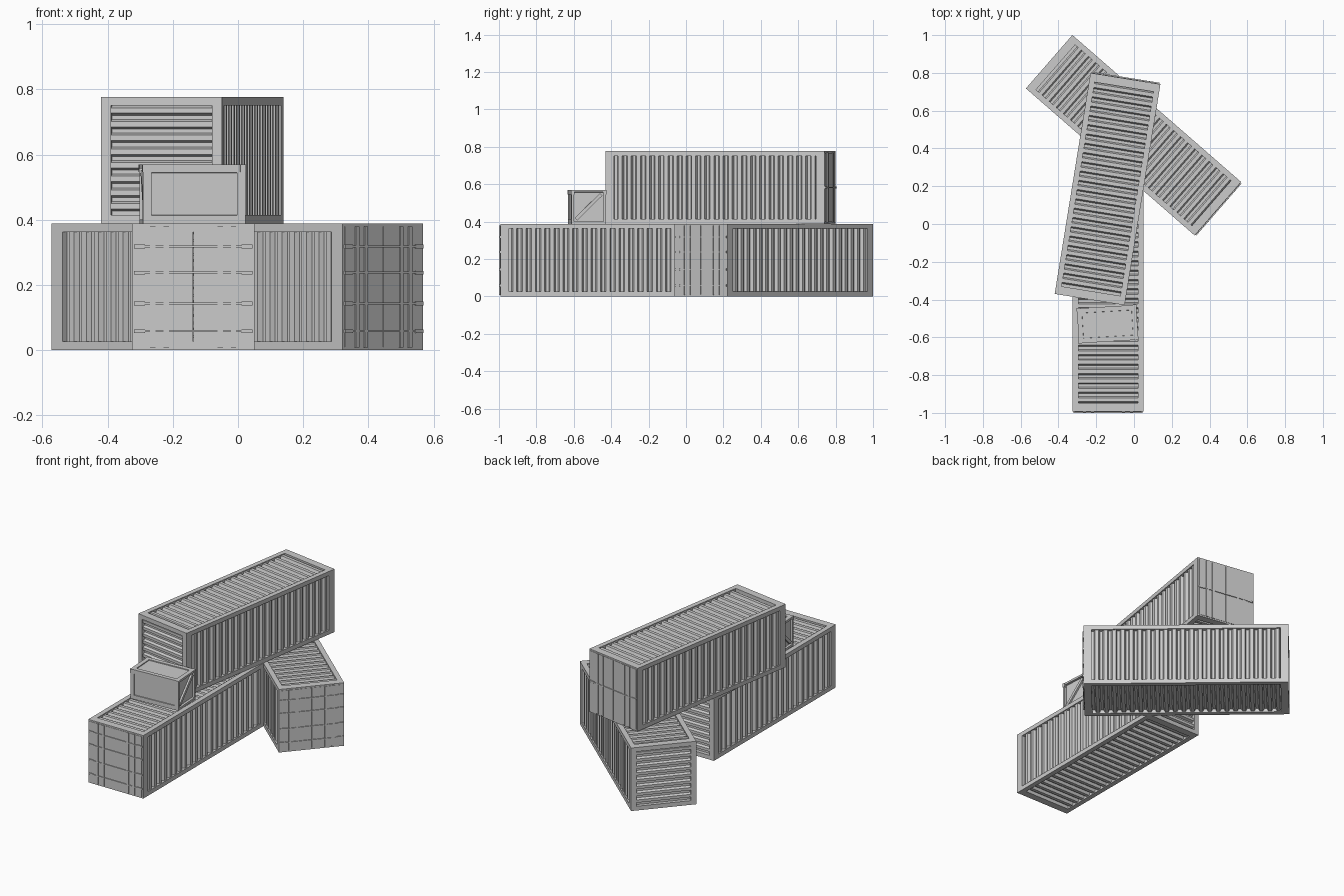
import bpy, bmesh
from math import radians, atan2, hypot
from mathutils import Matrix, Vector

if "Cube" in bpy.data.objects:
    bpy.data.objects.remove(bpy.data.objects["Cube"])

W, L, H = 0.375, 1.185, 0.388      # container width, length, height
RX, RY, RZ = 0.03, 0.045, 0.026    # frame beam sizes


def finish(bm, name, mat):
    me = bpy.data.meshes.new(name)
    bm.transform(mat)
    bm.to_mesh(me)
    bm.free()
    ob = bpy.data.objects.new(name, me)
    bpy.context.collection.objects.link(ob)
    return ob


def box(bm, c, s, rot=Matrix()):
    m = Matrix.Translation(c) @ rot @ Matrix.Diagonal((*s, 1))
    return bmesh.ops.create_cube(bm, size=1, matrix=m)["verts"]


def corrugated(bm, centre, u, v, lu, lv, n):
    """Trapezoid-ribbed sheet; ribs repeat along u, run along v, face u x v."""
    c, u, v = Vector(centre), Vector(u), Vector(v)
    nrm = u.cross(v)
    p = lu / n
    pts = []
    for i in range(n):
        for f, d in ((0, -0.022), (0.3, -0.022), (0.45, -0.006), (0.85, -0.006)):
            pts.append(((i + f) * p - lu / 2, d))
    pts.append((lu / 2, -0.022))
    rows = [[bm.verts.new(c + u * a + nrm * d + v * s * lv / 2) for s in (-1, 1)]
            for a, d in pts]
    for a, b in zip(rows, rows[1:]):
        bm.faces.new((a[0], b[0], b[1], a[1]))


def container(tag, x, y, z, angle, bar_heights):
    mat = Matrix.Translation((x, y, z)) @ Matrix.Rotation(radians(angle), 4, 'Z')

    # frame of posts and rails
    bm = bmesh.new()
    for sx in (-1, 1):
        for sy in (-1, 1):
            box(bm, (sx * (W - RX) / 2, sy * (L - RY) / 2, H / 2), (RX, RY, H))
        for zz in (RZ / 2, H - RZ / 2):
            box(bm, (sx * (W - RX) / 2, 0, zz), (RX, L - 2 * RY, RZ))
    for sy in (-1, 1):
        for zz in (RZ / 2, H - RZ / 2):
            box(bm, (0, sy * (L - RY) / 2, zz), (W - 2 * RX, RY, RZ))
    finish(bm, tag + "_frame", mat)

    # ribbed walls, roof, floor and closed end
    iw, il, ih = W - 2 * RX, L - 2 * RY, H - 2 * RZ
    bm = bmesh.new()
    corrugated(bm, (W / 2, 0, H / 2), (0, 1, 0), (0, 0, 1), il, ih, 22)
    corrugated(bm, (-W / 2, 0, H / 2), (0, -1, 0), (0, 0, 1), il, ih, 22)
    finish(bm, tag + "_side_walls", mat)
    bm = bmesh.new()
    corrugated(bm, (0, 0, H), (0, -1, 0), (1, 0, 0), il, iw, 22)
    finish(bm, tag + "_roof", mat)
    bm = bmesh.new()
    corrugated(bm, (0, 0, 0), (0, 1, 0), (1, 0, 0), il, iw, 22)
    finish(bm, tag + "_floor", mat)
    bm = bmesh.new()
    corrugated(bm, (0, L / 2, H / 2), (0, 0, 1), (1, 0, 0), ih, iw, 8)
    finish(bm, tag + "_end_wall", mat)

    # pair of doors
    bm = bmesh.new()
    for s in (-1, 1):
        box(bm, (s * 0.0895, -L / 2 + 0.008, H / 2), (0.177, 0.02, H - 0.018))
    finish(bm, tag + "_doors", mat)

    # vertical locking bars, cross bars and hinges
    bm = bmesh.new()
    for s in (-1, 1):
        for xx in (0.083, 0.124):
            box(bm, (s * xx, -L / 2 - 0.002, H / 2), (0.016, 0.008, H - 0.016))
        for zz in bar_heights:
            box(bm, (s * 0.165, -L / 2 - 0.002, zz), (0.034, 0.01, 0.011))
    finish(bm, tag + "_locking_bars", mat)
    bm = bmesh.new()
    for zz in bar_heights:
        box(bm, (0, -L / 2 - 0.003, zz), (W - 0.012, 0.008, 0.006))
    finish(bm, tag + "_cross_bars", mat)


bars = (0.058, 0.143, 0.238, 0.318)
container("straight_container", -0.1375, -0.4, 0, 0, bars)
container("angled_container", -0.0025, 0.47, 0, 48.95, bars)
container("top_container", -0.14, 0.185, H, 170.8, (H / 2,))

# crate with shallow recessed panels
CX, CY, CZ = 0.315, 0.185, 0.182
crate_mat = Matrix.Translation((-0.14, -0.53, H + CZ / 2)) @ Matrix.Rotation(radians(3.5), 4, 'Z')
bm = bmesh.new()
box(bm, (0, 0, 0), (CX, CY, CZ))
bm.normal_update()
for f in list(bm.faces):
    side = abs(f.normal.x) > 0.5
    bmesh.ops.inset_region(bm, faces=[f], thickness=0.018 if side else 0.036)
    bmesh.ops.inset_region(bm, faces=[f], thickness=0.001, depth=-0.014 if side else -0.005)
finish(bm, "crate", crate_mat)

# diagonal braces on the crate ends
bm = bmesh.new()
dy, dz = CY - 0.042, CZ - 0.042
rot = Matrix.Rotation(atan2(dz, dy), 4, 'X')
for s in (-1, 1):
    box(bm, (s * (CX / 2 - 0.009), 0, 0), (0.012, hypot(dy, dz) - 0.01, 0.018), rot)
finish(bm, "crate_braces", crate_mat)

# corner caps on the crate's upper corners
bm = bmesh.new()
for sx in (-1, 1):
    for sy in (-1, 1):
        box(bm, (sx * (CX / 2 - 0.007), sy * (CY / 2 - 0.007), CZ / 2 - 0.012), (0.018, 0.018, 0.024))
finish(bm, "crate_corner_caps", crate_mat)
